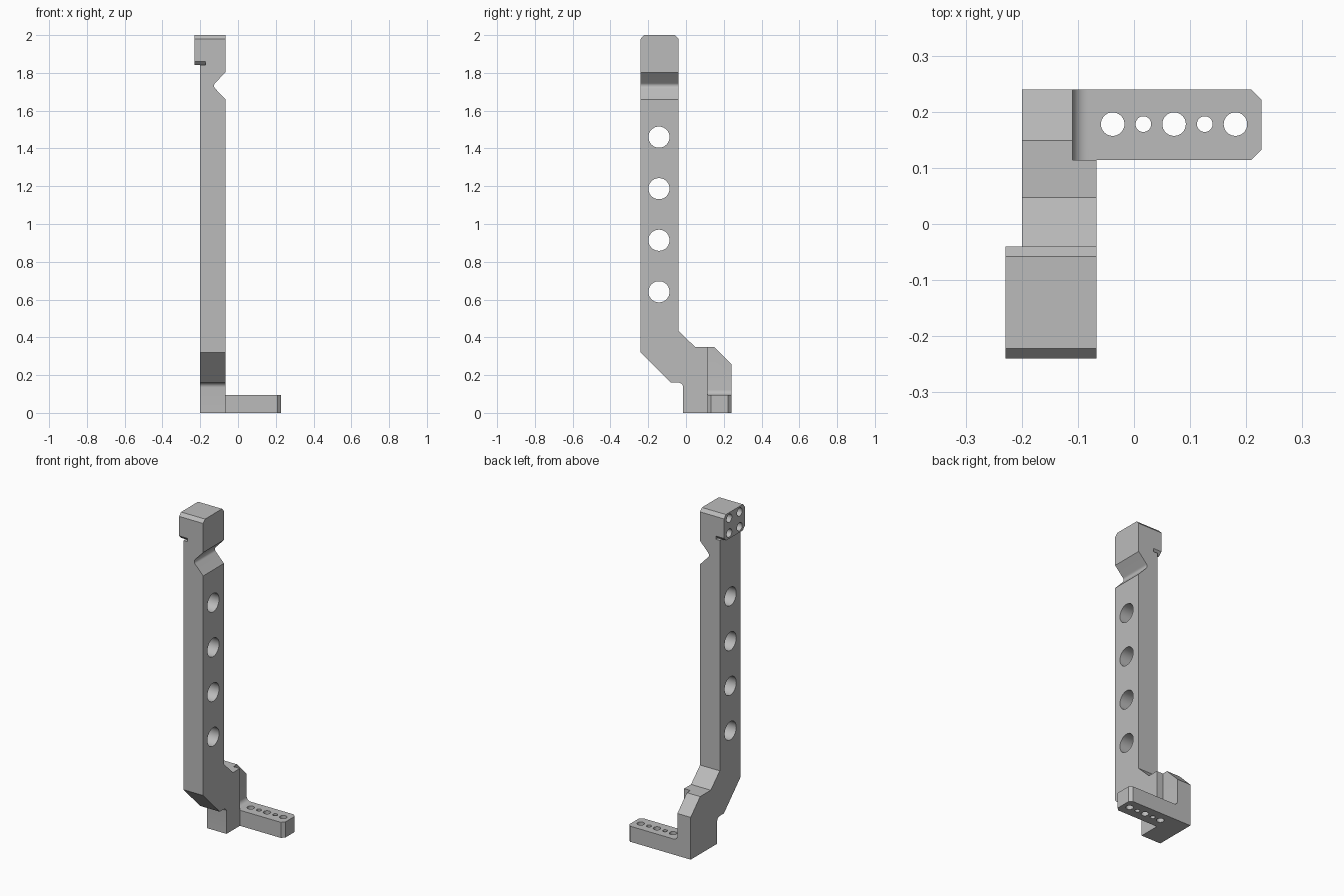
import bpy
import bmesh
from math import sin, cos, pi, radians
from mathutils import Vector

cube = bpy.data.objects.get("Cube")
if cube:
    bpy.data.objects.remove(cube, do_unlink=True)

grey = bpy.data.materials.new("machined grey")
grey.use_nodes = True
grey.diffuse_color = (0.5, 0.5, 0.5, 1)
grey.node_tree.nodes["Principled BSDF"].inputs["Base Color"].default_value = (0.5, 0.5, 0.5, 1)


def prism(name, axis, profile, lo, hi):
    """Extrude a 2D profile along an axis; profile axes are the other two in xyz order."""
    bm = bmesh.new()

    def place(a, b):
        point = [a, b]
        point.insert("xyz".index(axis), lo)
        return bm.verts.new(point)

    face = bm.faces.new([place(a, b) for a, b in profile])
    step = Vector([hi - lo if axis == c else 0 for c in "xyz"])
    top = bmesh.ops.extrude_face_region(bm, geom=[face])["geom"]
    bmesh.ops.translate(bm, vec=step, verts=[v for v in top if isinstance(v, bmesh.types.BMVert)])
    bmesh.ops.recalc_face_normals(bm, faces=bm.faces)
    mesh = bpy.data.meshes.new(name)
    bm.to_mesh(mesh)
    bm.free()
    mesh.materials.append(grey)
    obj = bpy.data.objects.new(name, mesh)
    bpy.context.collection.objects.link(obj)
    return obj


def arc(cx, cy, r, start, end, n=8):
    angles = [radians(start + (end - start) * i / n) for i in range(n + 1)]
    return [(cx + r * cos(a), cy + r * sin(a)) for a in angles]


def circle(cx, cy, r, n=40):
    return [(cx + r * cos(2 * pi * i / n), cy + r * sin(2 * pi * i / n)) for i in range(n)]


def rect(a0, b0, a1, b1):
    return [(a0, b0), (a1, b0), (a1, b1), (a0, b1)]


def combine(target, tool, operation="DIFFERENCE"):
    """Apply a boolean and discard the tool."""
    mod = target.modifiers.new("join", "BOOLEAN")
    mod.operation = operation
    mod.solver = "EXACT"
    mod.object = tool
    bpy.context.view_layer.objects.active = target
    bpy.ops.object.modifier_apply(modifier=mod.name)
    bpy.data.objects.remove(tool, do_unlink=True)


front, back, left, right = -0.24, -0.04, -0.067, -0.2
pad, heel, foot_top, recess, step_y = -0.229, 0.24, 0.095, -0.11, 0.114

# Upright arm with cranked lower end and chamfered top
side = [(front, 0.32), (-0.08, 0.16)]
side += arc(-0.04, 0.135, 0.025, 90, 0)
side += [(-0.015, 0), (heel, 0), (heel, 0.258), (0.149, 0.35), (0.047, 0.35), (back, 0.435),
         (back, 1.98), (-0.058, 2), (-0.222, 2), (front, 1.98)]
arm = prism("bracket_arm", "x", side, pad, left)

# Leave the mounting pad standing proud only at the head
combine(arm, prism("pad_cut", "y", rect(-0.4, -0.1, right, 1.841), -0.5, 0.5))

# Relief notches under the pad corners
for edge, inward in ((front, 1), (back, -1)):
    outer = edge - inward * 0.01
    corner = [(outer, 1.841), (edge + inward * 0.02, 1.841), (edge, 1.861), (outer, 1.861)]
    combine(arm, prism("relief_cut", "x", corner, -0.3, -0.173))

# Rounded V groove below the head
groove = [(left + 0.02, 1.64), (left, 1.66)]
groove += arc(-0.107, 1.7315, 0.02, 225, 135)
groove += [(left, 1.803), (left + 0.02, 1.823)]
combine(arm, prism("groove_cut", "y", groove, -0.4, 0.1))

# Row of through holes in the arm
for i in range(4):
    combine(arm, prism("arm_hole", "x", circle(-0.143, 0.641 + i * 0.273, 0.056), -0.4, 0.1))

# Four blind fixing holes in the pad
for y in (-0.19, -0.09):
    for z in (1.875, 1.965):
        combine(arm, prism("pad_hole", "x", circle(y, z, 0.025, 32), -0.3, -0.13))

# Recess with a filleted floor above the foot
pocket = arc(recess + 0.027, foot_top + 0.027, 0.027, 180, 270)
pocket += [(0.1, foot_top), (0.1, 0.5), (recess, 0.5)]
combine(arm, prism("recess_cut", "y", pocket, step_y, 0.4))

# Foot with chamfered toe
toe = [(recess, step_y), (0.209, step_y), (0.227, step_y + 0.018),
       (0.227, heel - 0.018), (0.209, heel), (recess, heel)]
combine(arm, prism("foot", "z", toe, 0, foot_top), "UNION")

# Alternating screw and pin holes in the foot
for i in range(5):
    hole = circle(-0.038 + i * 0.0547, 0.178, 0.014 if i % 2 else 0.021, 32)
    combine(arm, prism("foot_hole", "z", hole, -0.1, 0.2))

bpy.ops.object.select_all(action="DESELECT")
arm.select_set(True)
bpy.context.view_layer.objects.active = arm
bpy.ops.object.shade_smooth_by_angle(angle=radians(25))
